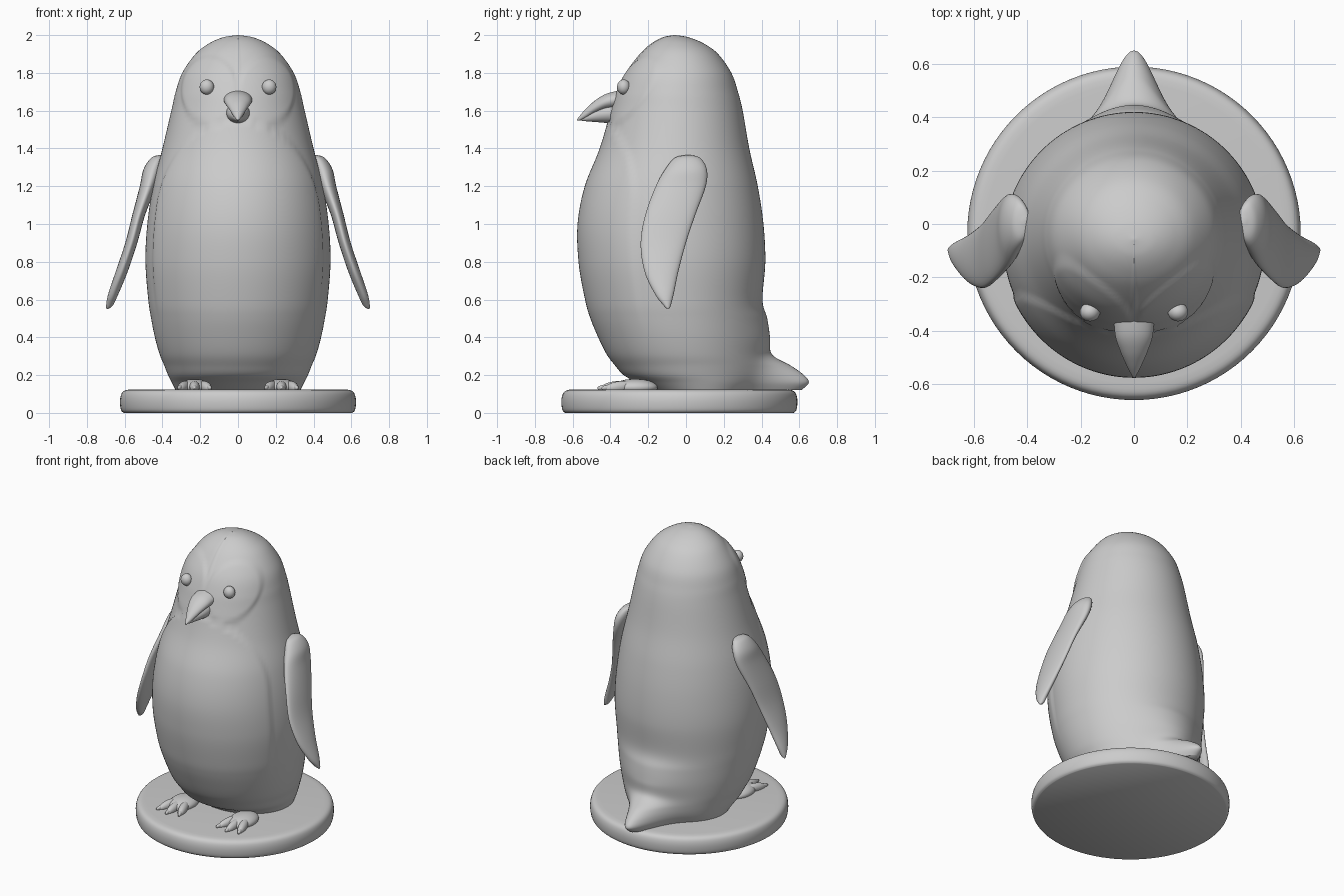
import bpy, bmesh, math
from mathutils import Vector

cube = bpy.data.objects.get("Cube")
if cube:
    bpy.data.objects.remove(cube, do_unlink=True)

# One plain grey for the whole figure
grey = bpy.data.materials.new("plain grey")
grey.use_nodes = True
COLOUR = (0.6, 0.6, 0.6, 1)
grey.diffuse_color = COLOUR
grey.node_tree.nodes["Principled BSDF"].inputs["Base Color"].default_value = COLOUR


def finish(name, bm, angle=50):
    bmesh.ops.recalc_face_normals(bm, faces=bm.faces)
    mesh = bpy.data.meshes.new(name)
    bm.to_mesh(mesh)
    bm.free()
    ob = bpy.data.objects.new(name, mesh)
    bpy.context.collection.objects.link(ob)
    mesh.materials.append(grey)
    bpy.ops.object.select_all(action='DESELECT')
    ob.select_set(True)
    bpy.context.view_layer.objects.active = ob
    bpy.ops.object.shade_smooth_by_angle(angle=math.radians(angle))
    return ob


def smooth_rows(rows, steps):
    """Catmull-Rom interpolation through rows of numbers."""
    out = []
    last = len(rows) - 1
    for i in range(last):
        p, q, r, s = (rows[max(0, min(last, i + k))] for k in (-1, 0, 1, 2))
        for j in range(steps):
            t = j / steps
            out.append([b + t / 2 * (c - a + t * (2 * a - 5 * b + 4 * c - d
                        + t * (3 * (b - c) + d - a)))
                        for a, b, c, d in zip(p, q, r, s)])
    return out + [list(rows[-1])]


def loft(name, rows, point, segments=32, steps=6):
    """Skin rings made by point(row, angle) and cap both ends."""
    bm = bmesh.new()
    rings = [[bm.verts.new(point(row, math.tau * k / segments)) for k in range(segments)]
             for row in smooth_rows(rows, steps)]
    for lower, upper in zip(rings, rings[1:]):
        for k in range(segments):
            n = (k + 1) % segments
            bm.faces.new((lower[k], lower[n], upper[n], upper[k]))
    bm.faces.new(rings[0])
    bm.faces.new(rings[-1])
    return finish(name, bm)


def step(value, width):
    t = max(0, min(1, value / width + 0.5))
    return t * t * (3 - 2 * t)


def bump(value, width):
    return math.exp(-(value / width) ** 2)


# Body: height, half width, front, back, tail reach, rump reach
body_rows = [
    (0.12, 0.33, -0.20, 0.34, 0.25, 0.02), (0.16, 0.35, -0.26, 0.36, 0.25, 0.04),
    (0.20, 0.37, -0.33, 0.375, 0.20, 0.05), (0.25, 0.39, -0.375, 0.385, 0.12, 0.05),
    (0.31, 0.415, -0.42, 0.39, 0.02, 0.045), (0.40, 0.44, -0.465, 0.395, 0, 0.05),
    (0.50, 0.46, -0.505, 0.40, 0, 0.03), (0.60, 0.475, -0.53, 0.405, 0, 0),
    (0.80, 0.49, -0.56, 0.42, 0, 0), (1.0, 0.48, -0.565, 0.41, 0, 0),
    (1.2, 0.45, -0.527, 0.38, 0, 0), (1.4, 0.40, -0.448, 0.335, 0, 0),
    (1.6, 0.353, -0.39, 0.30, 0, 0), (1.7, 0.33, -0.36, 0.275, 0, 0),
    (1.8, 0.295, -0.315, 0.24, 0, 0), (1.9, 0.225, -0.24, 0.17, 0, 0),
    (1.955, 0.155, -0.18, 0.095, 0, 0), (1.988, 0.08, -0.12, 0.015, 0, 0),
    (2.0, 0.003, -0.06, -0.055, 0, 0)]


def body_point(row, a):
    z, half, front, back, tail, rump = row
    x, y = half * math.cos(a), (front + back) / 2 + (back - front) / 2 * math.sin(a)
    if math.sin(a) > 0:
        y += tail * bump(x, 0.11) + rump * bump(x, 0.25)
        return x, y, z
    # Slightly raised belly panel and eye patches
    off_front = abs(a - 1.5 * math.pi)
    top = max(0, 1 - (max(0, z - 1.1) / 0.44) ** 2)
    belly = step(1.15 * math.sqrt(top) - off_front, 0.07) * step(z - 0.6, 0.4)
    patch = math.hypot((abs(x) - 0.15) / 0.145, (z - 1.705) / 0.18)
    lift = 0.009 * belly + 0.009 * step(1 - patch, 0.15)
    return x + lift * math.cos(a), y + lift * math.sin(a), z


loft("body_and_tail", body_rows, body_point, segments=160, steps=8)

# Wings: height, centre x, front, back, half thickness
wing_rows = [
    (1.365, 0.41, 0.0, 0.02, 0.01), (1.35, 0.425, -0.06, 0.075, 0.035),
    (1.29, 0.45, -0.11, 0.11, 0.05), (1.2, 0.475, -0.16, 0.105, 0.045),
    (1.05, 0.525, -0.215, 0.05, 0.034), (0.9, 0.565, -0.24, 0.0, 0.032),
    (0.75, 0.615, -0.22, -0.04, 0.032), (0.63, 0.66, -0.165, -0.065, 0.027),
    (0.57, 0.68, -0.12, -0.08, 0.018), (0.55, 0.692, -0.1, -0.09, 0.004)]
for side, label in ((1, "left"), (-1, "right")):
    def wing_point(row, a):
        z, x, front, back, thick = row
        return (side * (x + thick * math.cos(a)),
                (front + back) / 2 + (back - front) / 2 * math.sin(a), z)
    loft(label + "_wing", wing_rows, wing_point)


# Beak halves: y, bottom, top, half width
def beak_point(row, a):
    y, low, high, half = row
    return half * math.cos(a), y, (low + high) / 2 + (high - low) / 2 * math.sin(a)


loft("upper_beak", [
    (-0.34, 1.61, 1.71, 0.077), (-0.42, 1.605, 1.69, 0.07), (-0.48, 1.585, 1.655, 0.05),
    (-0.53, 1.56, 1.61, 0.028), (-0.565, 1.548, 1.57, 0.01), (-0.577, 1.548, 1.553, 0.002)],
    beak_point)
loft("lower_beak", [
    (-0.34, 1.53, 1.65, 0.066), (-0.42, 1.535, 1.635, 0.058), (-0.48, 1.54, 1.61, 0.038),
    (-0.53, 1.544, 1.58, 0.018), (-0.56, 1.548, 1.56, 0.003)], beak_point)


def ellipsoid(name, centre, size, turn=0, tilt=0):
    bm = bmesh.new()
    bmesh.ops.create_uvsphere(bm, u_segments=24, v_segments=14, radius=1)
    ob = finish(name, bm)
    ob.location, ob.scale = Vector(centre), size
    ob.rotation_euler = (tilt, 0, turn)
    return ob


# Eyes and three-toed feet
for side, label in ((1, "left"), (-1, "right")):
    ellipsoid(label + "_eye", (side * 0.165, -0.33, 1.725), (0.038, 0.035, 0.04))
    ellipsoid(label + "_foot", (side * 0.23, -0.27, 0.135), (0.085, 0.12, 0.045))
    for i, toe in enumerate((-1, 0, 1), 1):
        turn = toe * 0.3
        reach = 0.37 if toe == 0 else 0.35
        x = side * 0.23 + toe * 0.055
        ellipsoid(f"{label}_toe_{i}", (x, -reach, 0.138), (0.027, 0.085, 0.03), turn, 0.12)
        ellipsoid(f"{label}_claw_{i}", (x + 0.07 * math.sin(turn), -reach - 0.065, 0.135),
                  (0.012, 0.035, 0.014), turn, 0.15)

# Round base with a softened rim: radius, height
base_rows = [(0.605, 0), (0.618, 0.012), (0.624, 0.04), (0.624, 0.075),
             (0.615, 0.105), (0.595, 0.12), (0.56, 0.125)]
loft("round_base", base_rows,
     lambda row, a: (row[0] * math.cos(a), row[0] * math.sin(a) - 0.035, row[1]),
     segments=96, steps=3)
